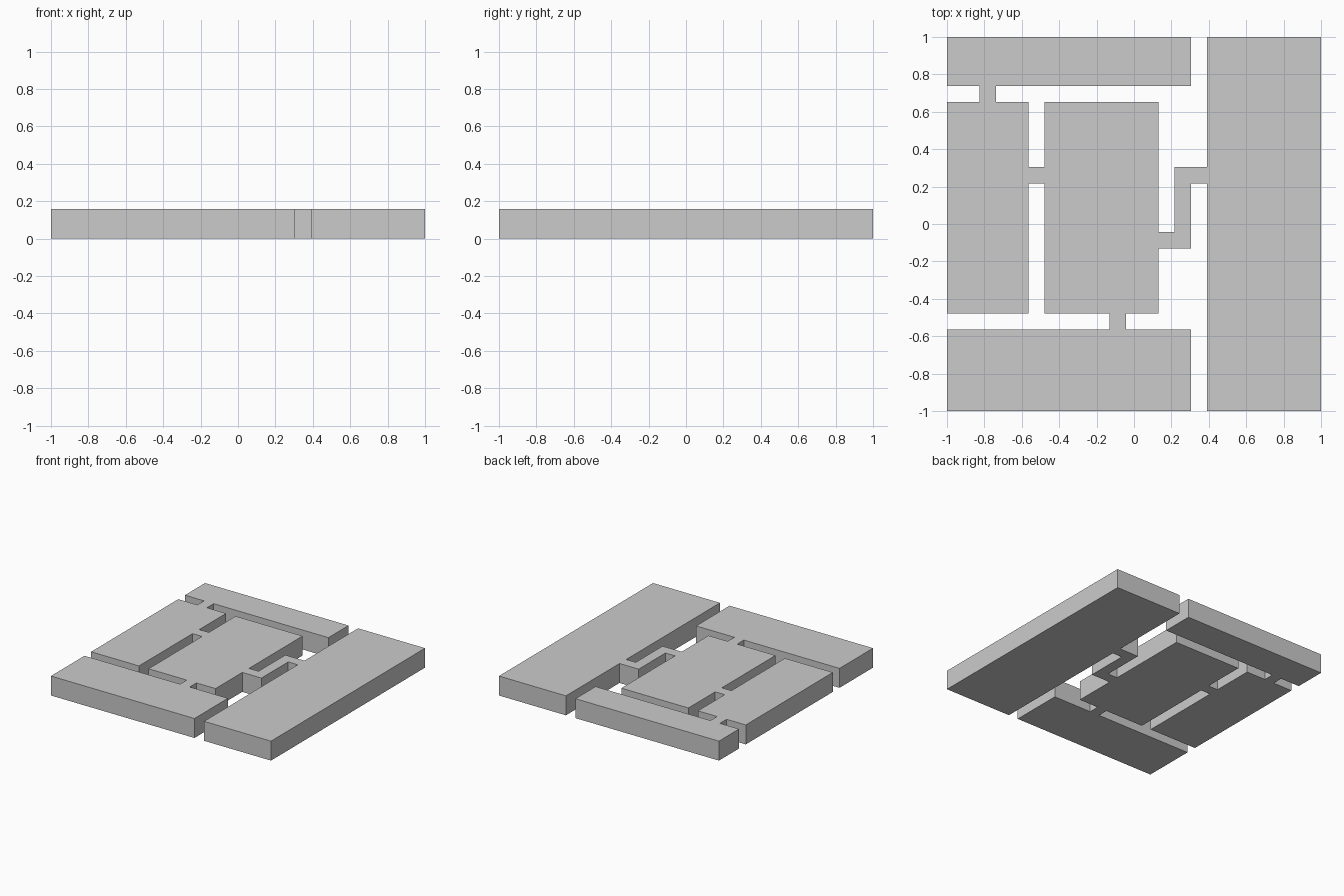
import bpy, bmesh, math

if "Cube" in bpy.data.objects:
    bpy.data.objects.remove(bpy.data.objects["Cube"])

N = 23            # floor plan cells per side
CELL = 2 / N
HEIGHT = 0.16

# Rectangles in cell units: x0, y0, x1, y1
ROOMS = [
    (0, 20, 15, 23),   # back room
    (0, 6, 5, 19),     # left room
    (6, 6, 13, 19),    # middle room
    (0, 0, 15, 5),     # front room
    (16, 0, 23, 23),   # right room
]
CORRIDORS = [
    (2, 19, 3, 20),    # back to left
    (5, 14, 6, 15),    # left to middle
    (10, 5, 11, 6),    # middle to front
    (13, 10, 15, 11),  # middle to right, three legs
    (14, 11, 15, 15),
    (15, 14, 16, 15),
]

# Merge all rectangles into one set of cells
cells = {(x, y) for x0, y0, x1, y1 in ROOMS + CORRIDORS
         for x in range(x0, x1) for y in range(y0, y1)}

bm = bmesh.new()
verts = {}


def corner(x, y):
    if (x, y) not in verts:
        verts[x, y] = bm.verts.new((x * CELL - 1, y * CELL - 1, 0))
    return verts[x, y]


for x, y in sorted(cells):
    bm.faces.new([corner(x, y), corner(x + 1, y),
                  corner(x + 1, y + 1), corner(x, y + 1)])

# Raise the plan into a solid slab and clean up the flat areas
result = bmesh.ops.extrude_face_region(bm, geom=bm.faces[:], use_keep_orig=True)
top = [g for g in result["geom"] if isinstance(g, bmesh.types.BMVert)]
bmesh.ops.translate(bm, verts=top, vec=(0, 0, HEIGHT))
bmesh.ops.recalc_face_normals(bm, faces=bm.faces[:])
bmesh.ops.dissolve_limit(bm, angle_limit=math.radians(1),
                         verts=bm.verts[:], edges=bm.edges[:])

mesh = bpy.data.meshes.new("floor_plan")
bm.to_mesh(mesh)
bm.free()
bpy.context.collection.objects.link(bpy.data.objects.new("floor_plan", mesh))
